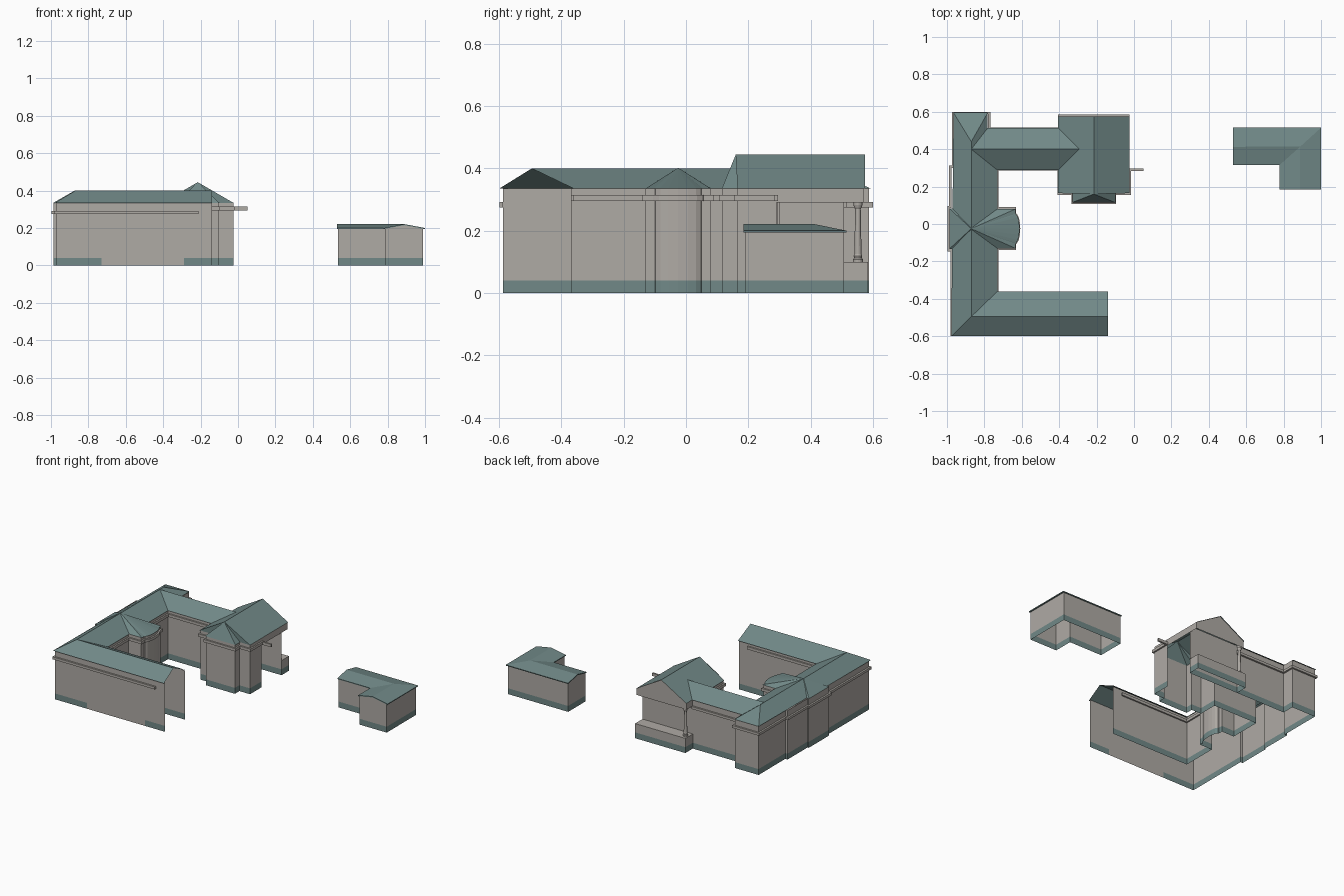
import bpy, bmesh, math
from mathutils import Vector

if "Cube" in bpy.data.objects:
    bpy.data.objects.remove(bpy.data.objects["Cube"])


def material(name, rgb):
    m = bpy.data.materials.new(name)
    m.diffuse_color = (*rgb, 1)
    m.use_nodes = True
    m.node_tree.nodes["Principled BSDF"].inputs["Base Color"].default_value = m.diffuse_color
    return m


STONE = material("warm grey wall", (0.43, 0.405, 0.375))
TEAL = material("slate teal roof", (0.165, 0.25, 0.245))
E, R = 0.335, 0.40   # eave and ridge heights


def mesh_object(name, verts, faces, mats, indices=None):
    me = bpy.data.meshes.new(name)
    me.from_pydata(verts, [], faces)
    for m in mats:
        me.materials.append(m)
    if indices:
        for p, i in zip(me.polygons, indices):
            p.material_index = i
    ob = bpy.data.objects.new(name, me)
    bpy.context.collection.objects.link(ob)
    return ob


def wall(name, path, z0, z1, plinth=0.04, bare=None, closed=False):
    """Upright wall sheet along a plan path; the plinth strip is teal."""
    levels = [z0, plinth, z1] if plinth else [z0, z1]
    n, k = len(path), len(levels)
    verts = [(x, y, z) for x, y in path for z in levels]
    faces, idx = [], []
    for i in range(n if closed else n - 1):
        j = (i + 1) % n
        mid = ((path[i][0] + path[j][0]) / 2, (path[i][1] + path[j][1]) / 2)
        for s in range(k - 1):
            faces.append((i * k + s, j * k + s, j * k + s + 1, i * k + s + 1))
            low = plinth and s == 0 and not (bare and bare(*mid))
            idx.append(1 if low else 0)
    return mesh_object(name, verts, faces, [STONE, TEAL], idx)


def offset(path, d):
    """Mitred sideways offset; positive d is to the left."""
    out = []
    pts = [Vector(p) for p in path]
    for i, p in enumerate(pts):
        ns = []
        for a, b in ((i - 1, i), (i, i + 1)):
            if a >= 0 and b < len(pts):
                t = (pts[b] - pts[a]).normalized()
                ns.append(Vector((-t.y, t.x)))
        m = sum(ns, Vector((0, 0))) / len(ns)
        out.append(p + m * (d / m.length_squared))
    return out


def band(name, path, z0, z1, d):
    """Rectangular string course following a wall."""
    verts = []
    for p, q in zip(path, offset(path, d)):
        verts += [(p[0], p[1], z0), (q[0], q[1], z0), (q[0], q[1], z1), (p[0], p[1], z1)]
    faces = [(i * 4 + s, i * 4 + (s + 1) % 4, i * 4 + 4 + (s + 1) % 4, i * 4 + 4 + s)
             for i in range(len(path) - 1) for s in range(4)]
    last = 4 * len(path) - 4
    faces += [(3, 2, 1, 0), (last, last + 1, last + 2, last + 3)]
    return mesh_object(name, verts, faces, [STONE])


def box(name, x0, x1, y0, y1, z0, z1, mat=STONE):
    v = [(x, y, z) for z in (z0, z1) for x, y in ((x0, y0), (x1, y0), (x1, y1), (x0, y1))]
    f = [(3, 2, 1, 0), (4, 5, 6, 7)] + [(i, (i + 1) % 4, (i + 1) % 4 + 4, i + 4) for i in range(4)]
    return mesh_object(name, v, f, [mat])


def roof(name, pts, faces):
    """Roof sheet from named corner points."""
    keys = list(pts)
    return mesh_object(name, list(pts.values()), [[keys.index(c) for c in f] for f in faces], [TEAL])


def fan_roof(name, apex, outline, z, closed=True):
    n = len(outline)
    faces = [(0, i + 1, (i + 1) % n + 1) for i in range(n if closed else n - 1)]
    return mesh_object(name, [apex] + [(x, y, z) for x, y in outline], faces, [TEAL])


# Curved bay front facing the courtyard
bay = [(-0.64, -0.13), (-0.64, -0.1)]
bay += [(-0.64 + 0.022 * math.cos(a), -0.025 + 0.075 * math.sin(a))
        for a in (math.radians(t) for t in range(-75, 76, 25))]
bay += [(-0.64, 0.05), (-0.64, 0.08)]

# Outer walls, from the open south wing round to the porch
outer = [(-0.14, -0.587), (-0.29, -0.587), (-0.73, -0.587), (-0.97, -0.587), (-0.97, -0.135),
         (-0.986, -0.135), (-0.986, 0.085), (-0.977, 0.085), (-0.977, 0.3), (-0.96, 0.3),
         (-0.96, 0.588), (-0.78, 0.588), (-0.78, 0.505), (-0.025, 0.505)]
wall("outer_walls", outer, 0, E, bare=lambda x, y: y < -0.58 and -0.73 < x < -0.29)
band("outer_string_course", [(-0.21, -0.587)] + outer[3:-1] + [(-0.405, 0.505)], 0.275, 0.292, 0.012)

# Courtyard walls with both bays
inner = [(-0.14, -0.37), (-0.735, -0.37), (-0.735, -0.13)] + bay + [
    (-0.735, 0.08), (-0.735, 0.295), (-0.4, 0.295), (-0.4, 0.165), (-0.325, 0.165),
    (-0.325, 0.117), (-0.105, 0.117), (-0.105, 0.165), (-0.025, 0.165), (-0.025, 0.29)]
wall("courtyard_walls", inner, 0, E)
band("courtyard_string_course", [(-0.21, -0.37)] + inner[1:], 0.295, 0.314, -0.01)
box("course_stub", -0.025, 0.05, 0.284, 0.296, 0.295, 0.314)

# Main roof over the south, west and north wings
P = dict(a=(-.977, -.6, E), b=(-.14, -.6, E), c=(-.14, -.495, R), d=(-.14, -.36, E),
         e=(-.73, -.36, E), f=(-.87, -.495, R), g=(-.87, .44, R), h=(-.965, .595, E),
         i=(-.782, .595, E), j=(-.73, .288, E), k=(-.87, .4, R), l=(-.29, .4, R),
         m=(-.4, .288, E), n=(-.4, .513, E), o=(-.782, .513, E))
roof("main_roof", P, ["abcf", "fcde", "afgh", "fejk", "fkg", "kjml", "klno", "koig", "gih"])

# Cross roof over the west pavilion and courtyard bay
fan_roof("pavilion_roof", (-0.87, -0.025, R + 0.002),
         [(-0.987, 0.083), (-0.987, -0.133)] + offset(bay, -0.006), E)

# North east block: gabled roof with a fanned bay hip
G = dict(a=(-.405, .165, E), b=(-.405, .575, E), c=(-.215, .575, .445),
         d=(-.215, .16, .445), e=(-.025, .575, E), f=(-.025, .165, E))
roof("gable_roof", G, ["adcb", "dfec"])
fan_roof("gable_bay_roof", (-0.215, 0.16, 0.445),
         [(-0.405, 0.165), (-0.33, 0.165), (-0.33, 0.115), (-0.1, 0.115), (-0.1, 0.165), (-0.025, 0.165)],
         E, closed=False)
mesh_object("north_gable", [(-.405, .57, E), (-.025, .57, E), (-.215, .57, .443)], [(1, 0, 2)], [STONE])

# Porch: beam, plinth and column
wall("porch_beam", [(-.025, .29), (-.025, .57), (-.403, .57), (-.403, .505)], 0.29, E, plinth=None)
porch = [(-.405, .505), (-.025, .505), (-.025, .585), (-.405, .585)]
wall("porch_plinth", porch, 0, 0.1, closed=True)
mesh_object("porch_floor", [(x, y, 0.1) for x, y in porch], [(0, 1, 2, 3)], [STONE])

profile = [(0.0, 0.1), (0.016, 0.1), (0.016, 0.108), (0.012, 0.112), (0.014, 0.119), (0.0115, 0.125),
           (0.009, 0.27), (0.012, 0.275), (0.014, 0.282), (0.014, 0.29), (0.0, 0.29)]
N = 16
cv = [(-0.383 + r * math.cos(2 * math.pi * i / N), 0.552 + r * math.sin(2 * math.pi * i / N), z)
      for r, z in profile for i in range(N)]
cf = [(s * N + i, s * N + (i + 1) % N, (s + 1) * N + (i + 1) % N, (s + 1) * N + i)
      for s in range(len(profile) - 1) for i in range(N)]
column = mesh_object("porch_column", cv, cf, [STONE])
bm = bmesh.new()
bm.from_mesh(column.data)
bmesh.ops.remove_doubles(bm, verts=bm.verts, dist=1e-5)
bm.to_mesh(column.data)
bm.free()

# L-shaped annex
wall("annex_walls", [(.535, .322), (.785, .322), (.785, .19), (.99, .19), (.99, .507), (.535, .507)],
     0, 0.2, closed=True)
mesh_object("annex_gables", [(.535, .322, .2), (.535, .507, .2), (.535, .413, .217),
                             (.785, .19, .2), (.99, .19, .2), (.888, .19, .217)],
            [(0, 2, 1), (3, 4, 5)], [STONE])
z, t = 0.197, 0.218
A = dict(a=(.53, .315, z), b=(.778, .315, z), c=(.778, .184, z), d=(.888, .184, t), e=(1, .184, z),
         f=(1, .515, z), g=(.53, .515, z), h=(.53, .413, t), i=(.888, .413, t))
annex_roof = roof("annex_roof", A, ["abih", "bcdi", "defi", "ifgh"])
# slim eave thickness on the annex
sol = annex_roof.modifiers.new("eave", "SOLIDIFY")
sol.thickness, sol.offset = 0.006, 0
